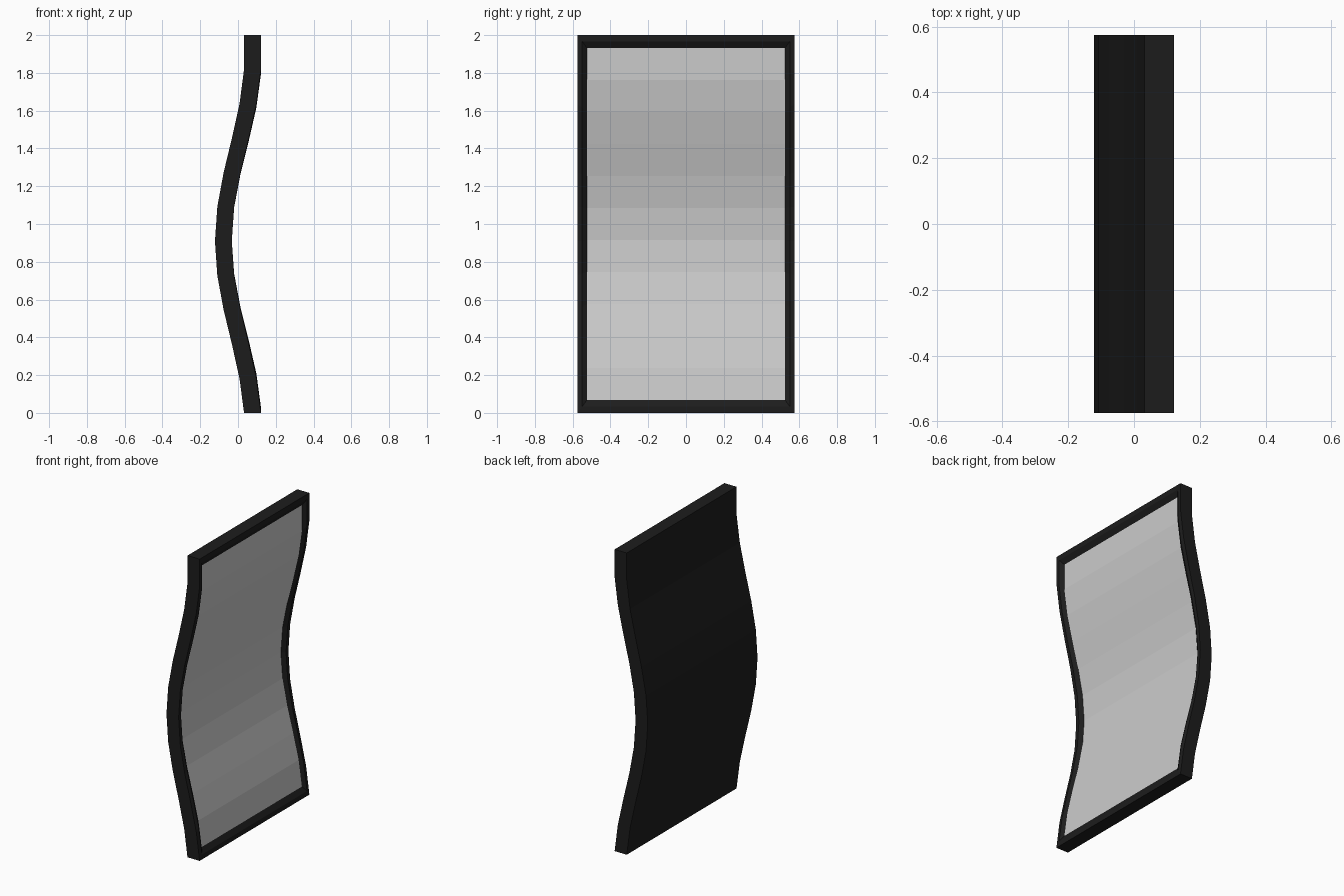
import bpy, math

if "Cube" in bpy.data.objects:
    bpy.data.objects.remove(bpy.data.objects["Cube"])

ROWS = 12          # points along the wavy height
AMP, DEPTH = 0.0786, 0.089


def wave(i):
    # x of the back surface at row i: one full wave, trough just below the middle
    z = 2.0 * i / (ROWS - 1)
    return -0.122 + AMP * (1 + math.cos(math.pi * (z - 1.909)))


def ring(half, inset, off):
    # closed loop of points: up the +y side, down the -y side
    def pt(i, y):
        return (wave(i) + off, y, inset + (2 - 2 * inset) * i / (ROWS - 1))
    return [pt(i, half) for i in range(ROWS)] + [pt(i, -half) for i in reversed(range(ROWS))]


def strips(start):
    # quads filling the inside of a ring, row by row
    n = 2 * ROWS
    return [(start + i, start + i + 1, start + n - 2 - i, start + n - 1 - i) for i in range(ROWS - 1)]


def make(name, verts, faces, color=None):
    me = bpy.data.meshes.new(name)
    me.from_pydata(verts, [], faces)
    ob = bpy.data.objects.new(name, me)
    bpy.context.collection.objects.link(ob)
    if color:
        mat = bpy.data.materials.new(name + "_color")
        mat.diffuse_color = color
        mat.use_nodes = True
        mat.node_tree.nodes["Principled BSDF"].inputs["Base Color"].default_value = mat.diffuse_color
        me.materials.append(mat)
    return ob


# frame: back outline, front outline, front lip, sloped inner edge
rings = [ring(0.575, 0, 0), ring(0.575, 0, DEPTH),
         ring(0.55, 0.033, DEPTH), ring(0.525, 0.067, DEPTH - 0.02)]
n = 2 * ROWS
faces = [tuple(reversed(f)) for f in strips(0)]
faces = [tuple(reversed(f)) for f in faces]
for r in range(3):
    for k in range(n):
        a, b = r * n + k, r * n + (k + 1) % n
        faces.append((a, a + n, b + n, b))
make("mirror_frame", sum(rings, []), faces, (0.012, 0.012, 0.012, 1))

# glass panel, facing +x
make("mirror_glass", rings[3], [tuple(reversed(f)) for f in strips(0)])

# consistent outward normals
import bmesh
for ob in bpy.context.collection.objects:
    bm = bmesh.new()
    bm.from_mesh(ob.data)
    if ob.name == "mirror_glass":
        for f in bm.faces:
            f.normal_update()
            if f.normal.x < 0:
                f.normal_flip()
    else:
        # back strip must face -x; the rest follows the same winding
        bmesh.ops.recalc_face_normals(bm, faces=bm.faces)
        back = min(bm.faces, key=lambda f: f.calc_center_median().x)
        back.normal_update()
        if back.normal.x > 0:
            bmesh.ops.reverse_faces(bm, faces=bm.faces)
    bm.to_mesh(ob.data)
    bm.free()
